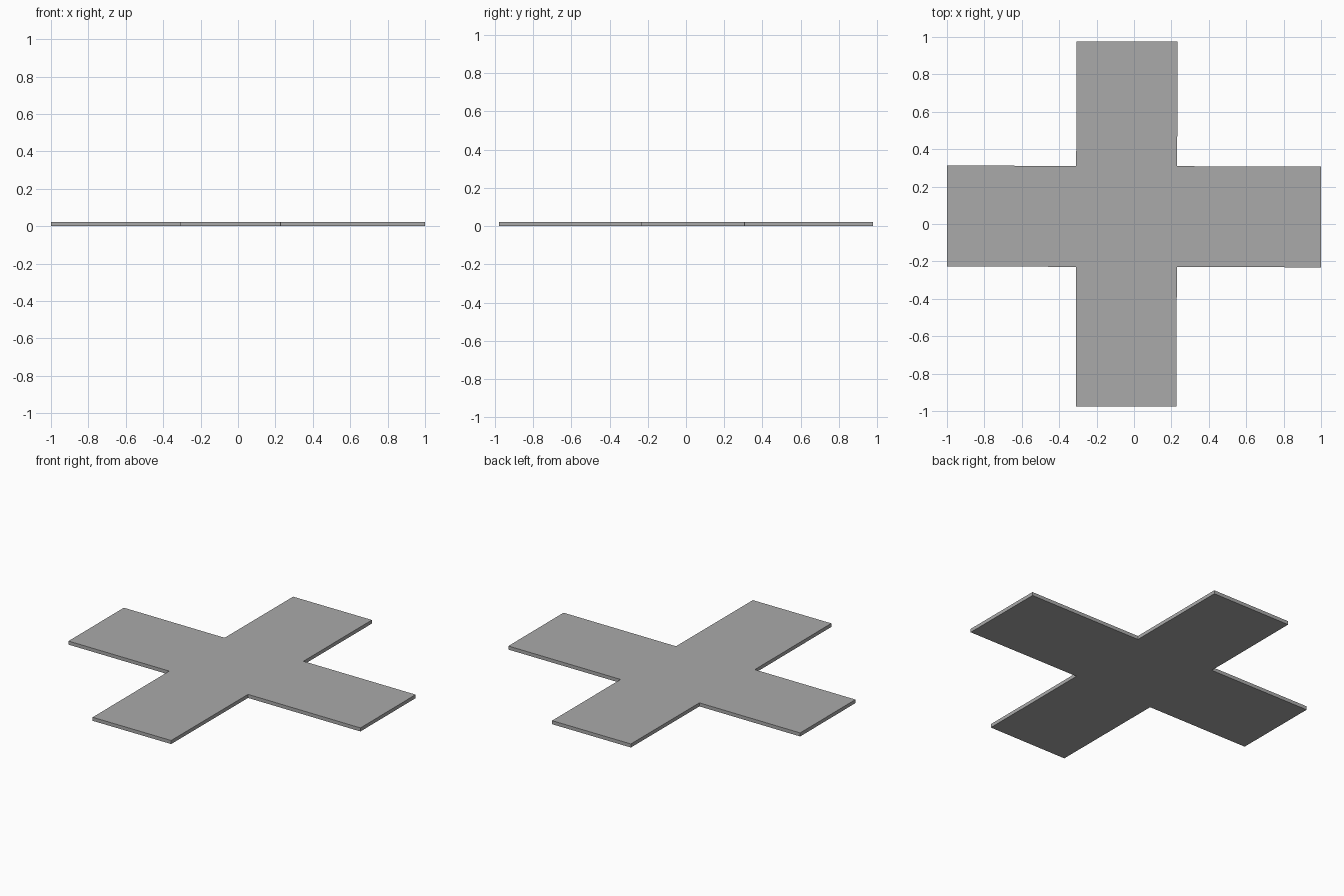
import bpy, bmesh

if "Cube" in bpy.data.objects:
    bpy.data.objects.remove(bpy.data.objects["Cube"])

THICKNESS = 0.022

# Cross outline, counter-clockwise, with slightly skewed arms
outline = [
    (-0.31, -0.977), (0.227, -0.977), (0.229, -0.229),  # front arm
    (1.0, -0.232), (1.0, 0.307), (0.231, 0.309),        # right arm
    (0.232, 0.977), (-0.307, 0.977), (-0.309, 0.31),    # back arm
    (-1.0, 0.313), (-1.0, -0.227), (-0.31, -0.229),     # left arm
]

# Flat plate raised from the outline
bm = bmesh.new()
base = bm.faces.new([bm.verts.new((x, y, 0)) for x, y in outline])
raised = bmesh.ops.extrude_face_region(bm, geom=[base], use_keep_orig=True)
top_verts = [g for g in raised["geom"] if isinstance(g, bmesh.types.BMVert)]
bmesh.ops.translate(bm, verts=top_verts, vec=(0, 0, THICKNESS))
bmesh.ops.recalc_face_normals(bm, faces=bm.faces[:])

mesh = bpy.data.meshes.new("cross_plate")
bm.to_mesh(mesh)
bm.free()

# Dark grey surface
grey = bpy.data.materials.new("dark_grey")
grey.diffuse_color = (0.4, 0.4, 0.4, 1)
grey.use_nodes = True
grey.node_tree.nodes["Principled BSDF"].inputs["Base Color"].default_value = grey.diffuse_color
mesh.materials.append(grey)
bpy.context.collection.objects.link(bpy.data.objects.new("cross_plate", mesh))
